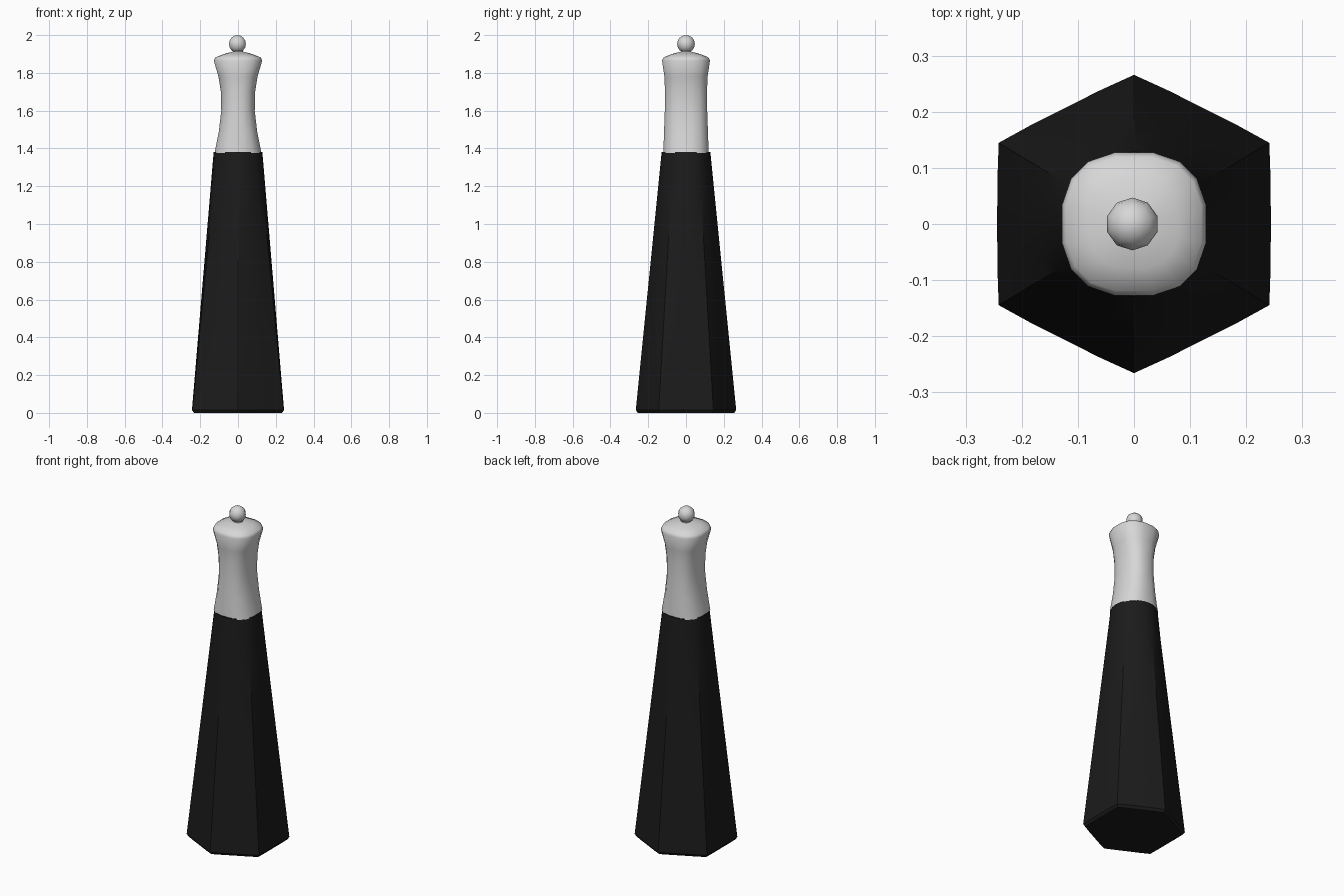
import bpy, bmesh, math
from mathutils import Vector

if "Cube" in bpy.data.objects:
    bpy.data.objects.remove(bpy.data.objects["Cube"])


def material(name, c):
    m = bpy.data.materials.new(name)
    m.diffuse_color = (*c, 1)
    m.use_nodes = True
    m.node_tree.nodes["Principled BSDF"].inputs["Base Color"].default_value = m.diffuse_color
    return m


BLACK = material("black wood", (0.011, 0.011, 0.011))
SILVER = material("light metal", (0.68, 0.68, 0.68))


def loft(name, rings, mat, angle):
    """Skin a stack of equal-length rings and cap both ends."""
    bm = bmesh.new()
    loops = [[bm.verts.new(p) for p in r] for r in rings]
    n = len(loops[0])
    for a, b in zip(loops, loops[1:]):
        for i in range(n):
            j = (i + 1) % n
            bm.faces.new((a[i], a[j], b[j], b[i]))
    bm.faces.new(loops[0][::-1])
    bm.faces.new(loops[-1])
    bmesh.ops.recalc_face_normals(bm, faces=bm.faces)
    me = bpy.data.meshes.new(name)
    bm.to_mesh(me)
    bm.free()
    me.materials.append(mat)
    ob = bpy.data.objects.new(name, me)
    bpy.context.collection.objects.link(ob)
    bpy.ops.object.select_all(action='DESELECT')
    ob.select_set(True)
    bpy.context.view_layer.objects.active = ob
    bpy.ops.object.shade_smooth_by_angle(angle=math.radians(angle))
    return ob


N = 24
HEX = [Vector(p) for p in ((0.245, -0.147), (0.245, 0.147), (0, 0.27),
                           (-0.245, 0.147), (-0.245, -0.147), (0, -0.27))]


def body_ring(z, inset=0):
    # hexagon at the foot blending to a circle at the collar
    t = z / 1.38
    pts = []
    for i in range(N):
        k, f = divmod(i, 4)
        h = HEX[k].lerp(HEX[(k + 1) % 6], f / 4)
        if f == 0:
            h = h * 0.99
        p = h.lerp(h.normalized() * 0.129, t)
        p = p - p.normalized() * inset
        pts.append((p.x, p.y, z))
    return pts


def head_ring(rx, ry, z, e=2.5):
    # rounded-square cross-section
    pts = []
    for i in range(16):
        a = 2 * math.pi * (i + 0.5) / 16
        c, s = math.cos(a), math.sin(a)
        pts.append((rx * math.copysign(abs(c) ** (2 / e), c),
                    ry * math.copysign(abs(s) ** (2 / e), s), z))
    return pts


# tapered hexagonal body
loft("body", [body_ring(0, 0.012), body_ring(0.015)] +
     [body_ring(1.38 * k / 6) for k in range(1, 7)], BLACK, 25)

# waisted head with a shallow dome
loft("head", [head_ring(*r) for r in (
    (0.126, 0.122, 1.375), (0.103, 0.118, 1.49), (0.09, 0.114, 1.6),
    (0.092, 0.113, 1.7), (0.105, 0.116, 1.78), (0.130, 0.129, 1.865),
    (0.122, 0.121, 1.882), (0.08, 0.08, 1.899), (0.03, 0.03, 1.912))], SILVER, 50)

# neck and ball knob
loft("knob_neck", [head_ring(r, r, z, 2) for r, z in
                   ((0.035, 1.9), (0.026, 1.915), (0.03, 1.93))], SILVER, 50)
bpy.ops.mesh.primitive_uv_sphere_add(segments=10, ring_count=8, radius=0.047,
                                     location=(-0.003, 0, 1.953))
knob = bpy.context.object
knob.name = "knob"
knob.data.materials.append(SILVER)
bpy.ops.object.shade_smooth_by_angle(angle=math.radians(60))
